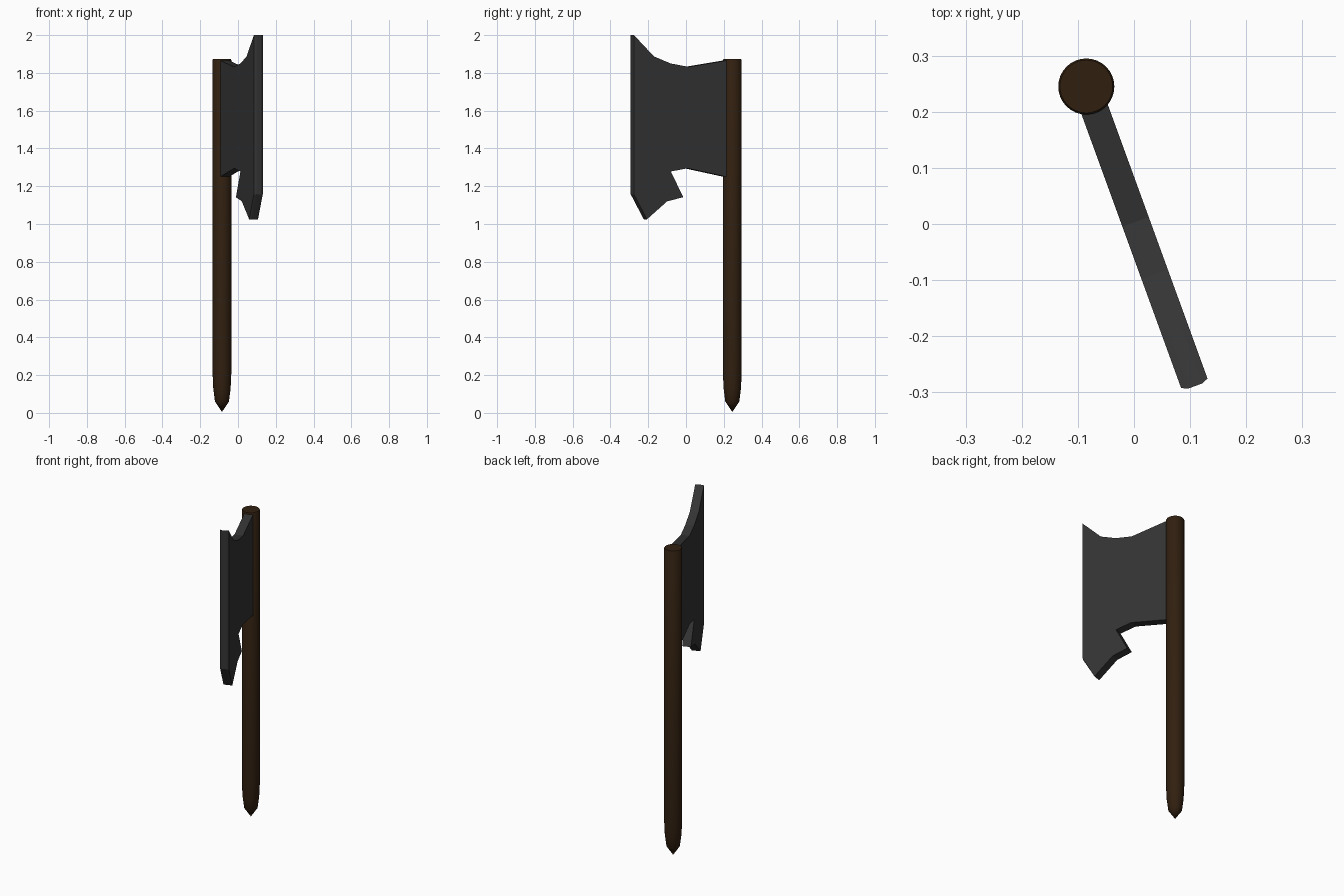
import bpy, bmesh, math
from mathutils import Vector

if "Cube" in bpy.data.objects:
    bpy.data.objects.remove(bpy.data.objects["Cube"])


def material(name, rgb):
    m = bpy.data.materials.new(name)
    m.diffuse_color = (*rgb, 1)
    m.use_nodes = True
    m.node_tree.nodes["Principled BSDF"].inputs["Base Color"].default_value = m.diffuse_color
    return m


def finish(bm, name, mat):
    bmesh.ops.recalc_face_normals(bm, faces=bm.faces)
    mesh = bpy.data.meshes.new(name)
    bm.to_mesh(mesh)
    bm.free()
    obj = bpy.data.objects.new(name, mesh)
    bpy.context.collection.objects.link(obj)
    mesh.materials.append(mat)
    return obj


wood = material("dark_wood", (0.03, 0.014, 0.005))
iron = material("dark_iron", (0.035, 0.035, 0.035))
CX, CY = -0.085, 0.245

# Handle: turned shaft with a blunt pointed foot
SIDES = 32
profile = [(0.037, 0.06), (0.046, 0.13), (0.05, 0.22), (0.05, 1.868), (0.047, 1.873)]
bm = bmesh.new()
rings = []
for r, z in profile:
    rings.append([bm.verts.new((CX + r * math.cos(2 * math.pi * i / SIDES),
                                CY + r * math.sin(2 * math.pi * i / SIDES), z))
                  for i in range(SIDES)])
tip = bm.verts.new((CX, CY, 0.005))
for i in range(SIDES):
    j = (i + 1) % SIDES
    bm.faces.new((tip, rings[0][j], rings[0][i]))
    for a, b in zip(rings, rings[1:]):
        bm.faces.new((a[i], a[j], b[j], b[i]))
bm.faces.new(rings[-1])
handle = finish(bm, "handle", wood)
bpy.context.view_layer.objects.active = handle
handle.select_set(True)
bpy.ops.object.shade_smooth_by_angle(angle=math.radians(35))

# Blade: bearded outline (y, z), turned 20 degrees, with a slightly bulged cutting edge
outline = [(0.22, 1.868), (0.004, 1.832), (-0.09, 1.85), (-0.178, 1.887), (-0.284, 2.0),
           (-0.284, 1.157), (-0.215, 1.025), (-0.108, 1.12), (-0.023, 1.142),
           (-0.089, 1.278), (0.0, 1.295), (0.22, 1.247)]
turn = math.radians(20)
along = Vector((math.sin(turn), -math.cos(turn), 0))
across = Vector((math.cos(turn), math.sin(turn), 0))
bm = bmesh.new()
layers = []
for t, bulge in ((-0.025, 0), (-0.013, 0.005), (0.013, 0.005), (0.025, 0)):
    layer = []
    for k, (y, z) in enumerate(outline):
        s = (CY - y) / math.cos(turn) + (bulge if k in (4, 5) else 0)
        layer.append(bm.verts.new(Vector((CX, CY, z)) + along * s + across * t))
    layers.append(layer)
n = len(outline)
for a, b in zip(layers, layers[1:]):
    for i in range(n):
        j = (i + 1) % n
        bm.faces.new((a[i], a[j], b[j], b[i]))
bm.faces.new(layers[0])
bm.faces.new(layers[-1])
finish(bm, "blade", iron)
